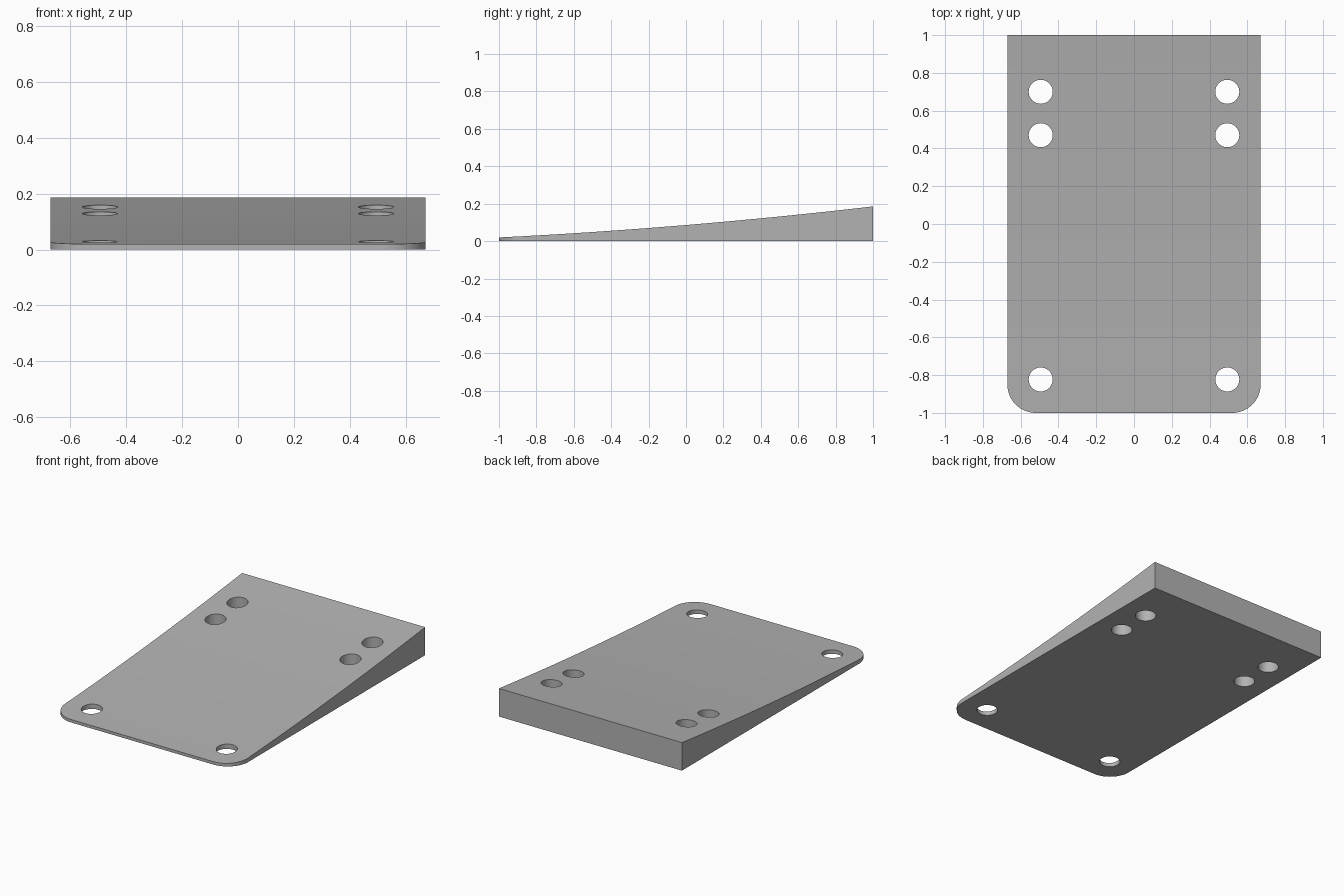
import bpy
import bmesh
from math import cos, sin, pi, radians

cube = bpy.data.objects.get("Cube")
if cube:
    bpy.data.objects.remove(cube, do_unlink=True)

HALF_W = 0.67
CORNER_R = 0.15
HOLE_R = 0.0635
HOLE_X = 0.494
HOLE_YS = (0.70, 0.47, -0.823)

grey = bpy.data.materials.new("plain grey")
grey.use_nodes = True
colour = (0.45, 0.45, 0.45, 1)
grey.diffuse_color = colour
grey.node_tree.nodes["Principled BSDF"].inputs["Base Color"].default_value = colour


def prism(name, points, direction):
    """Extrude a closed 3D outline along a direction."""
    bm = bmesh.new()
    face = bm.faces.new([bm.verts.new(p) for p in points])
    new = bmesh.ops.extrude_face_region(bm, geom=[face])["geom"]
    verts = [v for v in new if isinstance(v, bmesh.types.BMVert)]
    bmesh.ops.translate(bm, verts=verts, vec=direction)
    bmesh.ops.recalc_face_normals(bm, faces=bm.faces)
    mesh = bpy.data.meshes.new(name)
    bm.to_mesh(mesh)
    bm.free()
    obj = bpy.data.objects.new(name, mesh)
    mesh.materials.append(grey)
    bpy.context.collection.objects.link(obj)
    return obj


def arc(cx, cy, r, start, end, steps):
    angles = [start + (end - start) * i / steps for i in range(steps + 1)]
    return [(cx + r * cos(a), cy + r * sin(a), -0.1) for a in angles]


def cut(target, cutter, operation):
    cutter.hide_render = True
    mod = target.modifiers.new(cutter.name, "BOOLEAN")
    mod.operation = operation
    mod.solver = "EXACT"
    mod.object = cutter
    bpy.context.view_layer.objects.active = target
    bpy.ops.object.modifier_apply(modifier=mod.name)
    bpy.data.objects.remove(cutter, do_unlink=True)


# Wedge body: gently concave slope rising to the back
STEPS = 16
ys = [-1 + 2 * i / STEPS for i in range(STEPS + 1)]
profile = [(-HALF_W, y, 0.086 + 0.083 * y + 0.0165 * y * y) for y in ys]
profile += [(-HALF_W, 1, 0), (-HALF_W, -1, 0)]
wedge = prism("wedge_plate", profile, (2 * HALF_W, 0, 0))

# Rounded front corners
cx, cy = HALF_W - CORNER_R, -1 + CORNER_R
outline = arc(-cx, cy, CORNER_R, pi, 1.5 * pi, 16)
outline += arc(cx, cy, CORNER_R, 1.5 * pi, 2 * pi, 16)
outline += [(HALF_W, 1.1, -0.1), (-HALF_W, 1.1, -0.1)]
# Sides slightly oversized so only the corners are trimmed
outline = [(x * 1.0005, y, z) for x, y, z in outline]
cut(wedge, prism("corner_trim", outline, (0, 0, 0.5)), "INTERSECT")

# Screw holes
for side in (-1, 1):
    for y in HOLE_YS:
        ring = arc(side * HOLE_X, y, HOLE_R, 0, 2 * pi, 40)[:-1]
        cut(wedge, prism("hole_cutter", ring, (0, 0, 0.5)), "DIFFERENCE")

# Smooth round walls, sharp rims
bpy.ops.object.select_all(action="DESELECT")
wedge.select_set(True)
bpy.context.view_layer.objects.active = wedge
bpy.ops.object.shade_smooth_by_angle(angle=radians(30))
